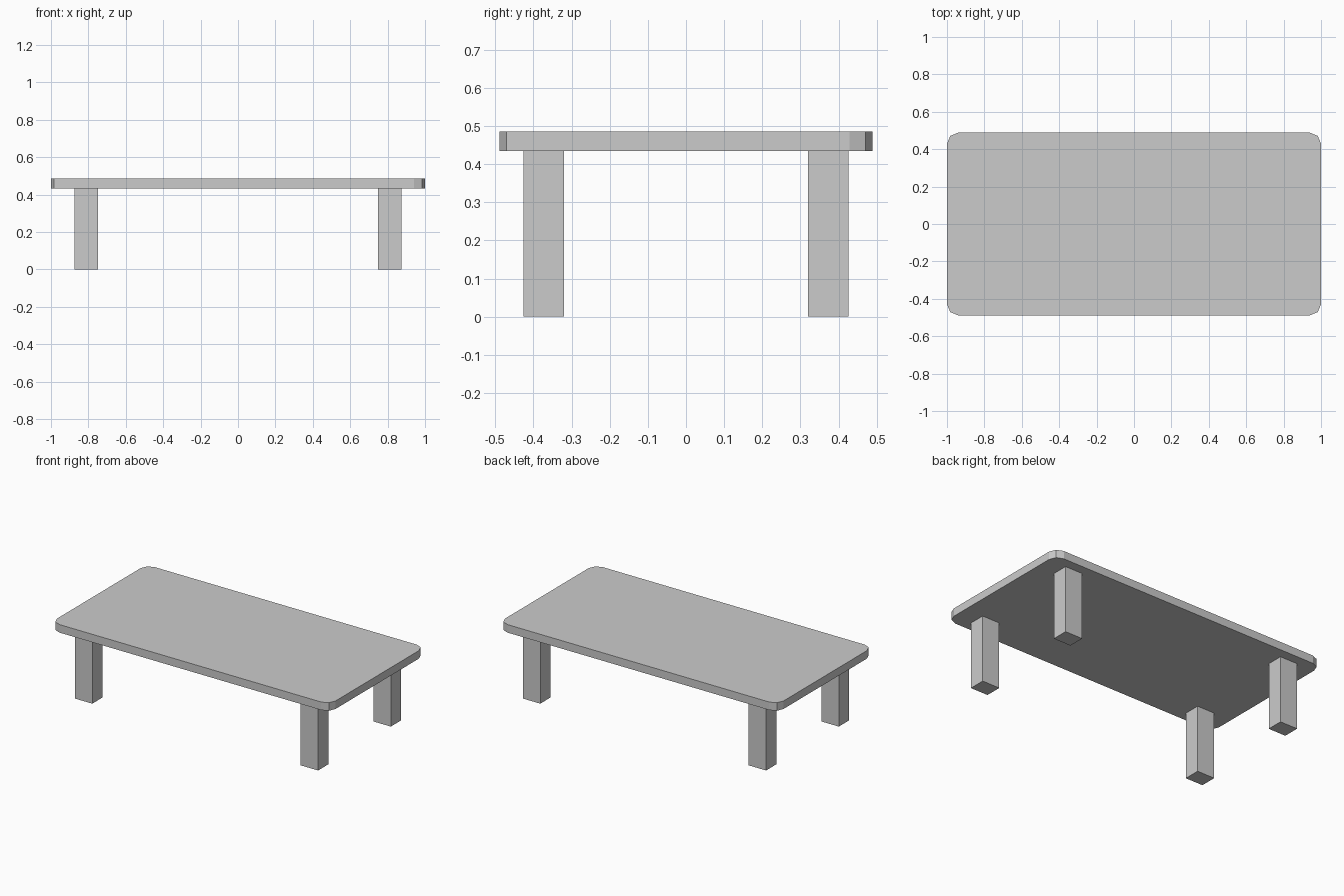
import bpy, bmesh
from mathutils import Matrix

if "Cube" in bpy.data.objects:
    bpy.data.objects.remove(bpy.data.objects["Cube"])


def box(name, center, size, corner=0.0):
    """Box with optionally rounded vertical edges (two facets per corner)."""
    bm = bmesh.new()
    bmesh.ops.create_cube(bm, size=1, matrix=Matrix.Diagonal((*size, 1)))
    if corner:
        upright = [e for e in bm.edges
                   if abs(e.verts[0].co.z - e.verts[1].co.z) > 1e-4]
        bmesh.ops.bevel(bm, geom=upright, offset=corner, segments=2,
                        profile=0.5, affect='EDGES')
    mesh = bpy.data.meshes.new(name)
    bm.to_mesh(mesh)
    bm.free()
    obj = bpy.data.objects.new(name, mesh)
    obj.location = center
    bpy.context.collection.objects.link(obj)
    return obj


TOP, UNDER = 0.486, 0.434

# Tabletop with rounded corners
box("tabletop", (0, 0, (TOP + UNDER) / 2), (2.0, 0.977, TOP - UNDER), 0.06)

# Four square-cut legs
for side, sx in (("left", -1), ("right", 1)):
    for end, sy in (("front", -1), ("back", 1)):
        box(f"{end}_{side}_leg", (sx * 0.811, sy * 0.373, UNDER / 2),
            (0.125, 0.106, UNDER))
